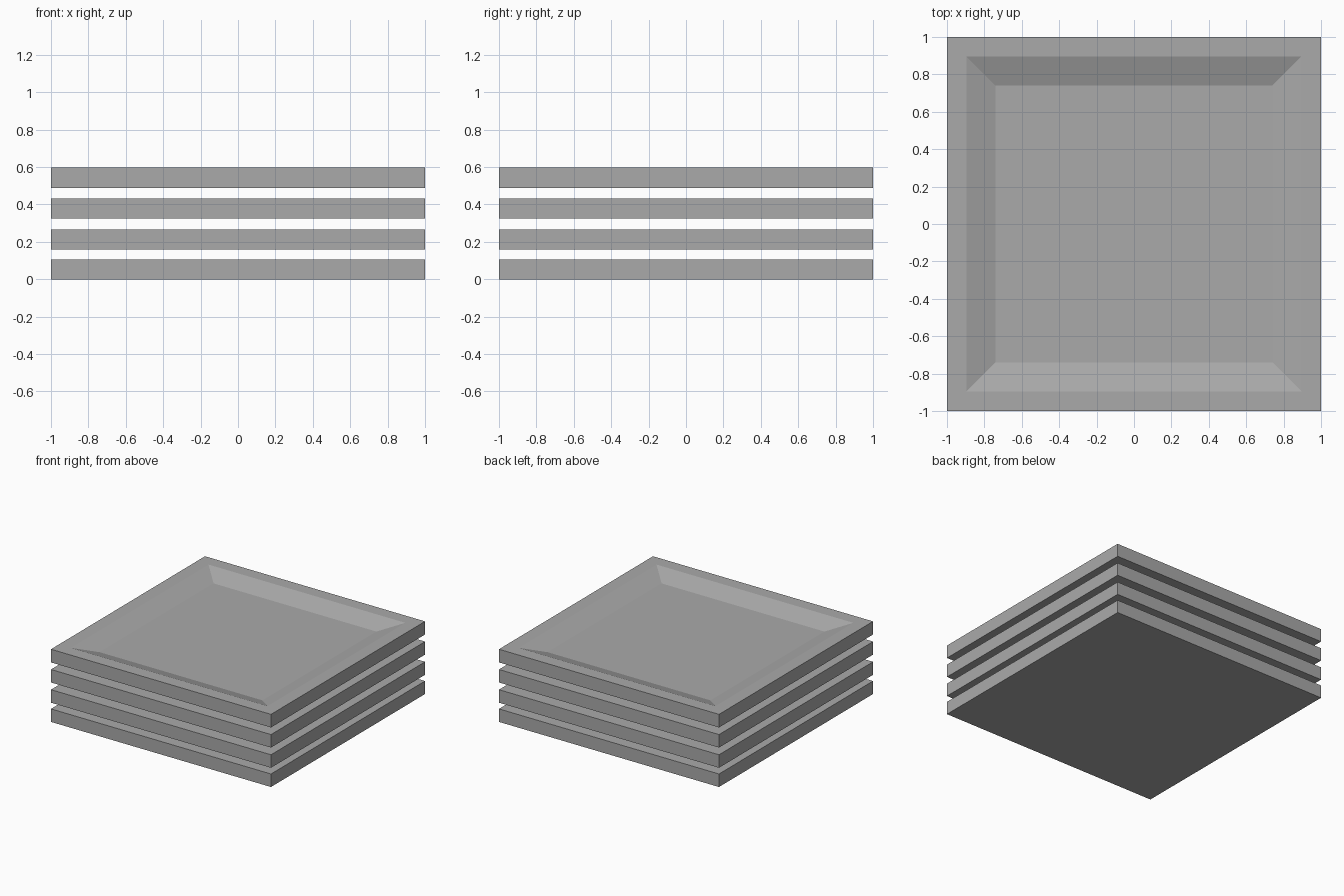
import bpy, bmesh

if "Cube" in bpy.data.objects:
    bpy.data.objects.remove(bpy.data.objects["Cube"])

# One flat grey for every tray
grey = bpy.data.materials.new("mid_grey")
grey.diffuse_color = (0.40, 0.40, 0.40, 1)
grey.use_nodes = True
grey.node_tree.nodes["Principled BSDF"].inputs["Base Color"].default_value = grey.diffuse_color

RIM, FLOOR, DEPTH = 0.895, 0.74, 0.054


def square(bm, half, z):
    return [bm.verts.new((sx * half, sy * half, z))
            for sx, sy in ((-1, -1), (1, -1), (1, 1), (-1, 1))]


def tray(name, z0, z1):
    """Square slab with a shallow sloped recess in its top."""
    bm = bmesh.new()
    rings = [square(bm, 1, z0), square(bm, 1, z1),
             square(bm, RIM, z1), square(bm, FLOOR, z1 - DEPTH)]
    bm.faces.new(rings[0][::-1])
    for a, b in zip(rings, rings[1:]):
        for i in range(4):
            j = (i + 1) % 4
            bm.faces.new((a[i], a[j], b[j], b[i]))
    bm.faces.new(rings[-1])
    mesh = bpy.data.meshes.new(name)
    bm.to_mesh(mesh)
    bm.free()
    mesh.materials.append(grey)
    bpy.context.collection.objects.link(bpy.data.objects.new(name, mesh))


# Stack of four separate trays
for n, (z0, z1) in enumerate([(0, 0.107), (0.158, 0.265),
                              (0.324, 0.431), (0.489, 0.597)], 1):
    tray(f"tray_{n}", z0, z1)
